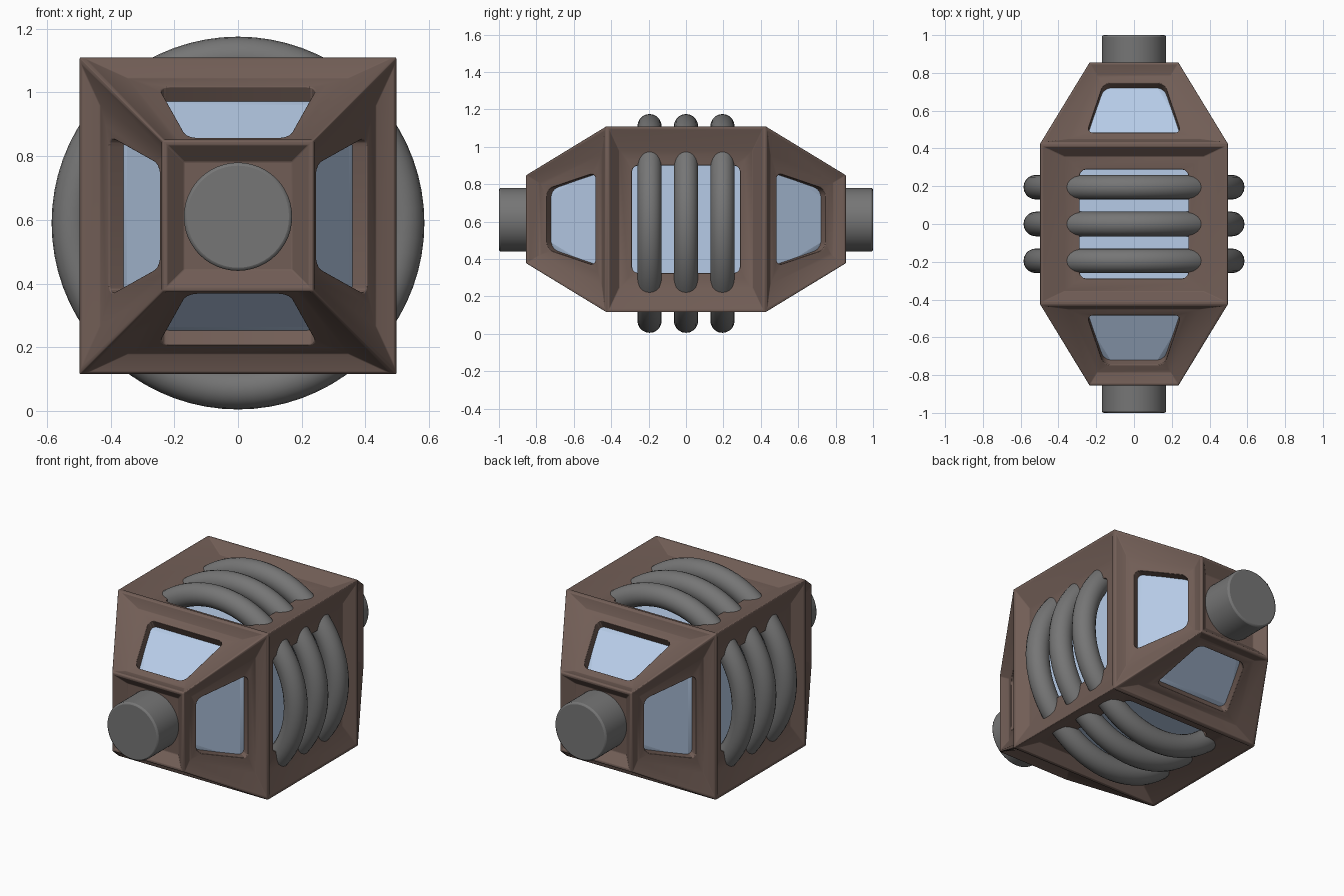
import bpy, bmesh, math
from mathutils import Vector

if "Cube" in bpy.data.objects:
    bpy.data.objects.remove(bpy.data.objects["Cube"])

CZ = 0.6125


def material(name, rgb):
    m = bpy.data.materials.new(name)
    m.diffuse_color = (*rgb, 1)
    m.use_nodes = True
    m.node_tree.nodes["Principled BSDF"].inputs["Base Color"].default_value = m.diffuse_color
    return m


BROWN = material("brown frame", (0.165, 0.110, 0.092))
GREY = material("grey metal", (0.18, 0.18, 0.18))
BLUE = material("pale blue glass", (0.47, 0.60, 0.80))


def finish(ob, mat, angle=35):
    ob.data.materials.clear()
    ob.data.materials.append(mat)
    bpy.ops.object.select_all(action='DESELECT')
    ob.select_set(True)
    bpy.context.view_layer.objects.active = ob
    bpy.ops.object.shade_smooth_by_angle(angle=math.radians(angle))


def to_object(bm, name):
    bmesh.ops.recalc_face_normals(bm, faces=bm.faces)
    me = bpy.data.meshes.new(name)
    bm.to_mesh(me)
    bm.free()
    ob = bpy.data.objects.new(name, me)
    bpy.context.collection.objects.link(ob)
    return ob


def bevel(ob, width, segments, angle=25):
    b = ob.modifiers.new("bevel", 'BEVEL')
    b.width, b.segments = width, segments
    b.limit_method, b.angle_limit = 'ANGLE', math.radians(angle)


def square(y, h):
    return [Vector((x * h, y, CZ + z * h)) for x, z in ((-1, -1), (1, -1), (1, 1), (-1, 1))]


# Dished frame panel: rings are (scale across, scale along, depth)
def panel(bm, quad, rings, hole):
    a, b, c, d = quad
    mid = (a + b + c + d) / 4
    n = (c - a).cross(d - b).normalized()
    if n.dot(mid - Vector((0, 0, CZ))) < 0:
        n = -n
    loops = []
    for su, sv, depth in rings:
        loop = []
        for u, v in ((-1, -1), (1, -1), (1, 1), (-1, 1)):
            s, t = (u * su + 1) / 2, (v * sv + 1) / 2
            p = a.lerp(b, s).lerp(d.lerp(c, s), t) - n * depth
            loop.append(bm.verts.new(p))
        loops.append(loop)
    for l0, l1 in zip(loops, loops[1:]):
        for i in range(4):
            j = (i + 1) % 4
            bm.faces.new((l0[i], l0[j], l1[j], l1[i]))
    if not hole:
        bm.faces.new(loops[-1])
        return []
    return [bm.edges.get((p, q)) for p, q in zip(loops[-2], loops[-1])]


MIDDLE = [(1, 1, 0), (.97, .965, 0), (.74, .84, .055), (.58, .68, .063), (.58, .68, .16)]
NOSE = [(1, 1, 0), (.97, .96, 0), (.74, .78, .042), (.56, .61, .048), (.56, .61, .15)]
END = [(1, 1, 0), (.95, .95, 0), (.72, .72, .05)]

# Frame: box middle with tapered ends
bm = bmesh.new()
rows = [square(-.855, .235), square(-.425, .497), square(.425, .497), square(.855, .235)]
corners = []
for k, rings in enumerate((NOSE, MIDDLE, NOSE)):
    r0, r1 = rows[k], rows[k + 1]
    for i in range(4):
        j = (i + 1) % 4
        corners += panel(bm, (r0[i], r0[j], r1[j], r1[i]), rings, True)
for r in (rows[0], rows[3]):
    panel(bm, r, END, False)
bmesh.ops.bevel(bm, geom=corners, offset=.035, segments=3, profile=.5, affect='EDGES')
bmesh.ops.remove_doubles(bm, verts=bm.verts, dist=.0005)
frame = to_object(bm, "frame")
bevel(frame, .014, 2)
finish(frame, BROWN)

# Glass core behind the windows
bm = bmesh.new()
loops = [[bm.verts.new(p) for p in square(y, h)]
         for y, h in ((-.80, .155), (-.42, .385), (.42, .385), (.80, .155))]
for l0, l1 in zip(loops, loops[1:]):
    for i in range(4):
        j = (i + 1) % 4
        bm.faces.new((l0[i], l0[j], l1[j], l1[i]))
bm.faces.new(loops[0])
bm.faces.new(loops[-1])
glass = to_object(bm, "glass_core")
bevel(glass, .07, 3)
finish(glass, BLUE, 20)

# Three coil rings around the middle
for i, y in enumerate((-.195, 0, .195)):
    bpy.ops.mesh.primitive_torus_add(location=(0, y, .59), rotation=(math.pi / 2, 0, 0),
                                     major_radius=.52, minor_radius=.065,
                                     major_segments=72, minor_segments=20)
    ring = bpy.context.object
    ring.name = f"coil_ring_{i + 1}"
    finish(ring, GREY, 60)

# End plugs
for name, s in (("front_plug", -1), ("back_plug", 1)):
    bpy.ops.mesh.primitive_cylinder_add(vertices=48, radius=.17, depth=.25,
                                        location=(0, s * .875, .61),
                                        rotation=(math.pi / 2, 0, 0))
    plug = bpy.context.object
    plug.name = name
    bevel(plug, .01, 2, 40)
    finish(plug, GREY)
